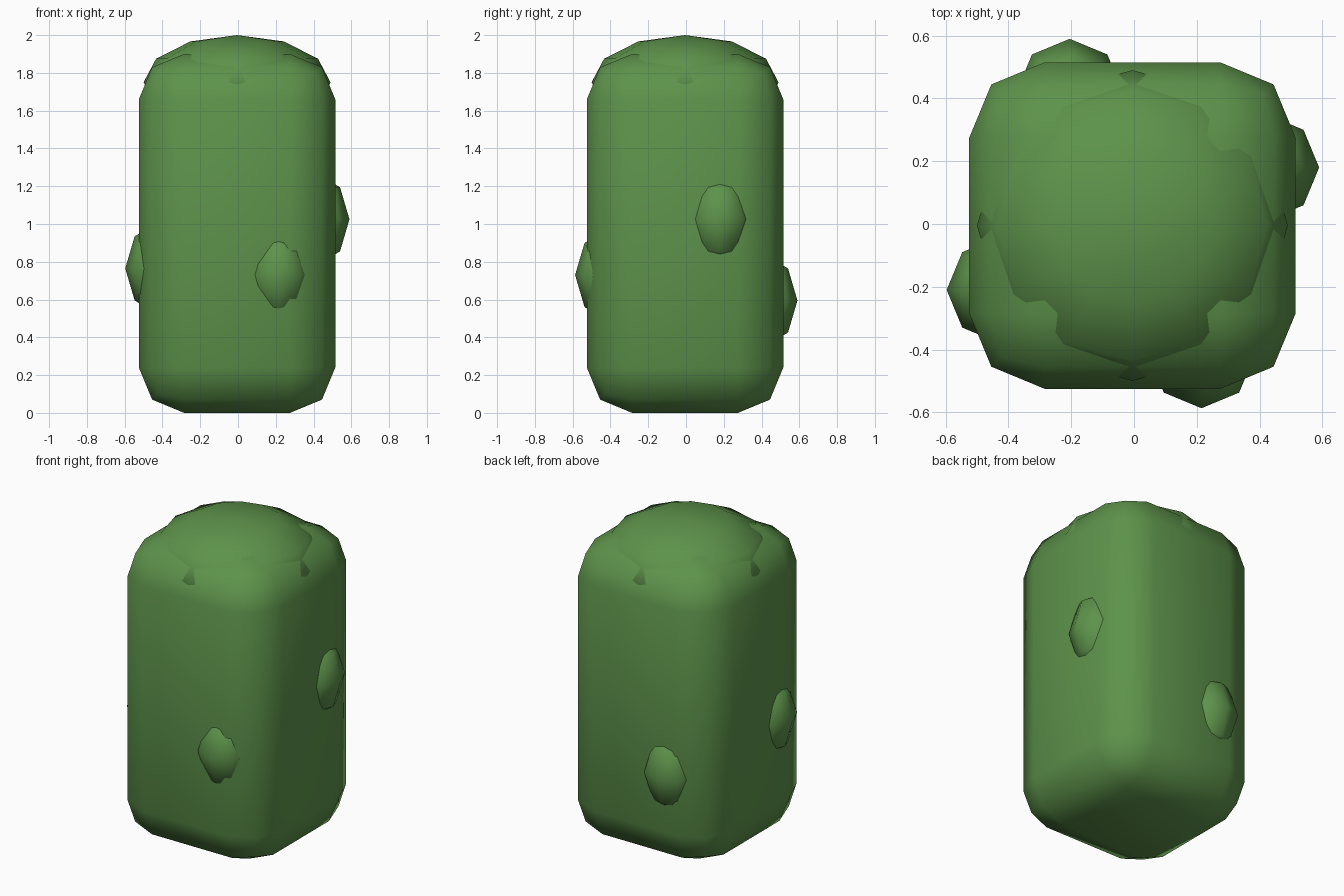
import bpy
import bmesh
from mathutils import Matrix, Vector

old = bpy.data.objects.get("Cube")
if old:
    bpy.data.objects.remove(old, do_unlink=True)

# Single leafy green for the whole plant
green = bpy.data.materials.new("cactus_green")
green.use_nodes = True
colour = (0.11, 0.29, 0.07, 1.0)
green.diffuse_color = colour
green.node_tree.nodes["Principled BSDF"].inputs["Base Color"].default_value = colour


def add_part(name, bm, location):
    """Turn a bmesh into a smooth-shaded object."""
    for face in bm.faces:
        face.smooth = True
    mesh = bpy.data.meshes.new(name)
    bm.to_mesh(mesh)
    bm.free()
    mesh.materials.append(green)
    obj = bpy.data.objects.new(name, mesh)
    obj.location = location
    bpy.context.collection.objects.link(obj)
    return obj


def add_ellipsoid(name, location, size, segments, rings):
    bm = bmesh.new()
    bmesh.ops.create_uvsphere(bm, u_segments=segments, v_segments=rings, radius=1,
                              matrix=Matrix.Diagonal(Vector(size)).to_4x4())
    return add_part(name, bm, location)


# Trunk: tall box with softly rounded edges
width, height = 1.04, 1.9
bm = bmesh.new()
bmesh.ops.create_cube(bm, size=1, matrix=Matrix.Diagonal((width, width, height, 1)))
bmesh.ops.bevel(bm, geom=bm.edges[:], offset=0.24, segments=2, profile=0.5,
                affect='EDGES', clamp_overlap=True)
add_part("trunk", bm, (-0.005, -0.005, height / 2))

# Domed crown sunk into the top
add_ellipsoid("crown", (-0.005, -0.005, 1.75), (0.495, 0.495, 0.25), 12, 6)

# One half-buried bump on each side
bumps = {
    "left_bump": (0.42, 0.18, 1.025),
    "right_bump": (-0.427, -0.21, 0.765),
    "front_bump": (0.215, -0.417, 0.73),
    "back_bump": (-0.205, 0.42, 0.595),
}
for name, location in bumps.items():
    add_ellipsoid(name, location, (0.17, 0.17, 0.24), 8, 4)
